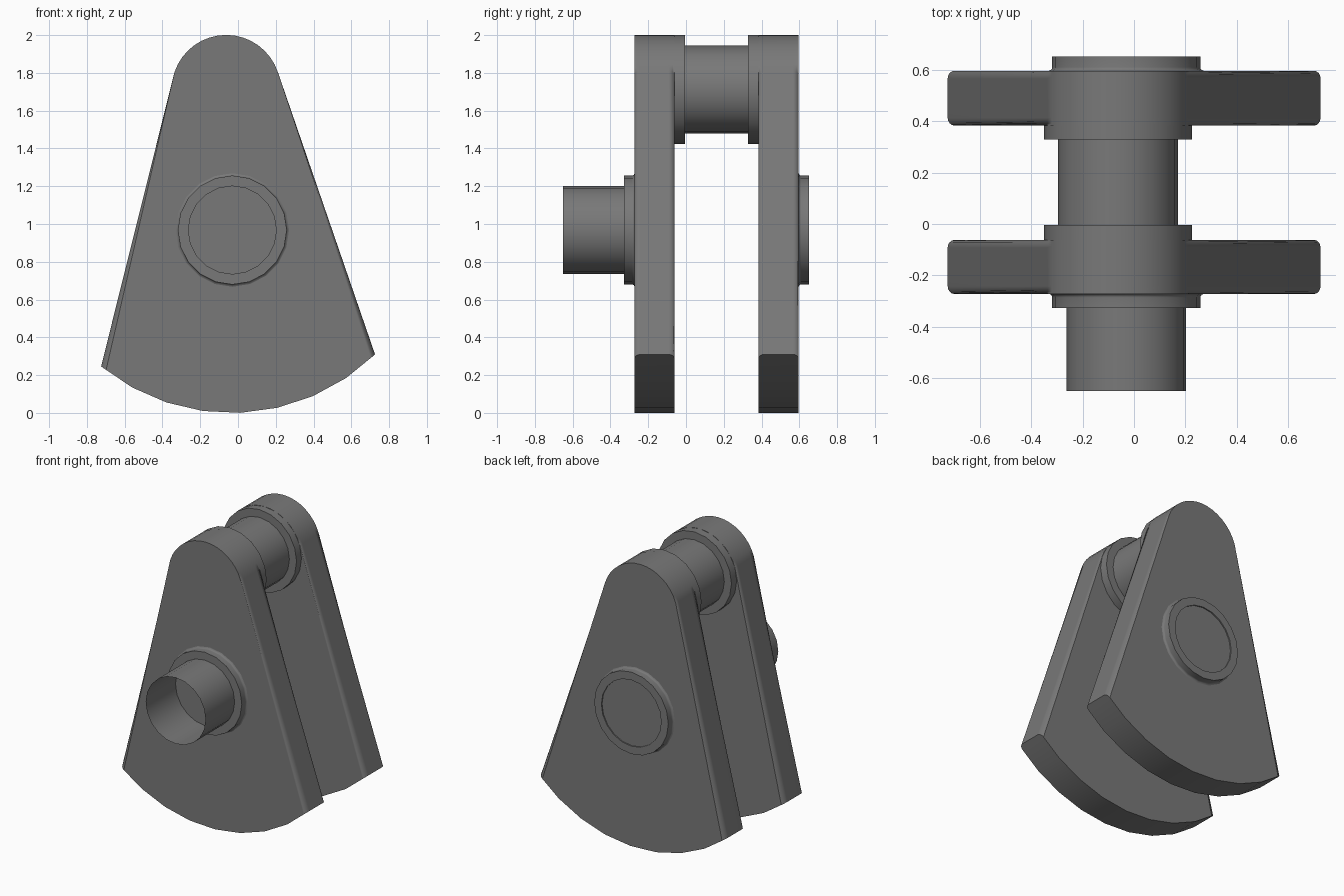
import bpy, bmesh
from math import sin, cos, pi, radians

if "Cube" in bpy.data.objects:
    bpy.data.objects.remove(bpy.data.objects["Cube"])

SIDES = 20
TOP = (-0.0625, 1.7125)     # x, z of the upper pin axis
LOW = (-0.03, 0.968)        # x, z of the lower pin axis
R_BOSS, R_PIN, BEVEL = 0.2885, 0.233, 0.03

# Dark grey metal
metal = bpy.data.materials.new("dark_metal")
metal.diffuse_color = (0.19, 0.19, 0.19, 1)
metal.use_nodes = True
metal.node_tree.nodes["Principled BSDF"].inputs["Base Color"].default_value = metal.diffuse_color


def finish(bm, name):
    bmesh.ops.recalc_face_normals(bm, faces=bm.faces)
    me = bpy.data.meshes.new(name)
    bm.to_mesh(me)
    bm.free()
    me.materials.append(metal)
    ob = bpy.data.objects.new(name, me)
    bpy.context.collection.objects.link(ob)
    bpy.ops.object.select_all(action='DESELECT')
    ob.select_set(True)
    bpy.context.view_layer.objects.active = ob
    bpy.ops.object.shade_smooth_by_angle(angle=radians(40))
    return ob


def lathe(name, axis, profile):
    """Revolve (radius, y) points about a y-parallel axis; radius 0 closes the end."""
    bm = bmesh.new()
    rings = []
    for r, y in profile:
        if r == 0:
            rings.append([bm.verts.new((axis[0], y, axis[1]))] * SIDES)
        else:
            rings.append([bm.verts.new((axis[0] + r * cos(2 * pi * i / SIDES), y,
                                        axis[1] + r * sin(2 * pi * i / SIDES)))
                          for i in range(SIDES)])
    for a, b in zip(rings, rings[1:]):
        for i in range(SIDES):
            j = (i + 1) % SIDES
            bm.faces.new(list(dict.fromkeys((a[i], a[j], b[j], b[i]))))
    return finish(bm, name)


def arc(c, r, a0, a1, n):
    return [(c[0] + r * cos(radians(a0 + (a1 - a0) * i / n)),
             c[1] + r * sin(radians(a0 + (a1 - a0) * i / n))) for i in range(n + 1)]


def plate(name, y0, y1):
    """Fan-shaped link: round tip, curved foot, soft edges except along the foot."""
    tip = arc(TOP, R_BOSS, 18, 162, 16)
    foot = arc((-0.035, 1.0885), 1.089, 230.7, 314.3, 8)
    pts = tip + foot
    bm = bmesh.new()
    front = [bm.verts.new((x, y0, z)) for x, z in pts]
    back = [bm.verts.new((x, y1, z)) for x, z in pts]
    bm.faces.new(front)
    bm.faces.new(back[::-1])
    n = len(pts)
    soft = []
    for i in range(n):
        j = (i + 1) % n
        bm.faces.new((front[i], back[i], back[j], front[j]))
        if i < len(tip) or i == n - 1:
            soft += [bm.edges.get((front[i], front[j])), bm.edges.get((back[i], back[j]))]
    bmesh.ops.bevel(bm, geom=soft, offset=BEVEL, segments=4, profile=0.5, affect='EDGES')
    ob = finish(bm, name)
    # Keep the broad faces evenly shaded
    mod = ob.modifiers.new("even_shading", 'WEIGHTED_NORMAL')
    mod.keep_sharp = True
    return ob


# Two link plates
plate("front_plate", -0.272, -0.062)
plate("back_plate", 0.383, 0.596)

# Inner bosses at the tips and the pin between them
for name, base, face in (("front_tip_boss", -0.062, -0.004), ("back_tip_boss", 0.383, 0.328)):
    s = 1 if face > base else -1
    lathe(name, TOP, [(R_BOSS, base - s * BEVEL), (R_BOSS, face), (0, face)])
lathe("upper_pin", TOP, [(R_PIN, -0.004), (R_PIN, 0.328)])


def outer_boss(name, base, s):
    """Boss with a small base fillet and a shallow socket; s is its direction in y."""
    lathe(name, LOW, [(R_BOSS + d, base + s * y) for d, y in
                      ((0.012, 0), (0.005, 0.003), (0.001, 0.008), (0, 0.014), (0, 0.055))]
          + [(R_PIN, base + s * 0.055), (R_PIN, base + s * 0.047), (0, base + s * 0.047)])


# Outer bosses, and the open sleeve on the front one
outer_boss("front_boss", -0.272, -1)
outer_boss("back_boss", 0.596, 1)
lathe("front_sleeve", LOW, [(R_PIN, -0.325), (R_PIN, -0.65)])
